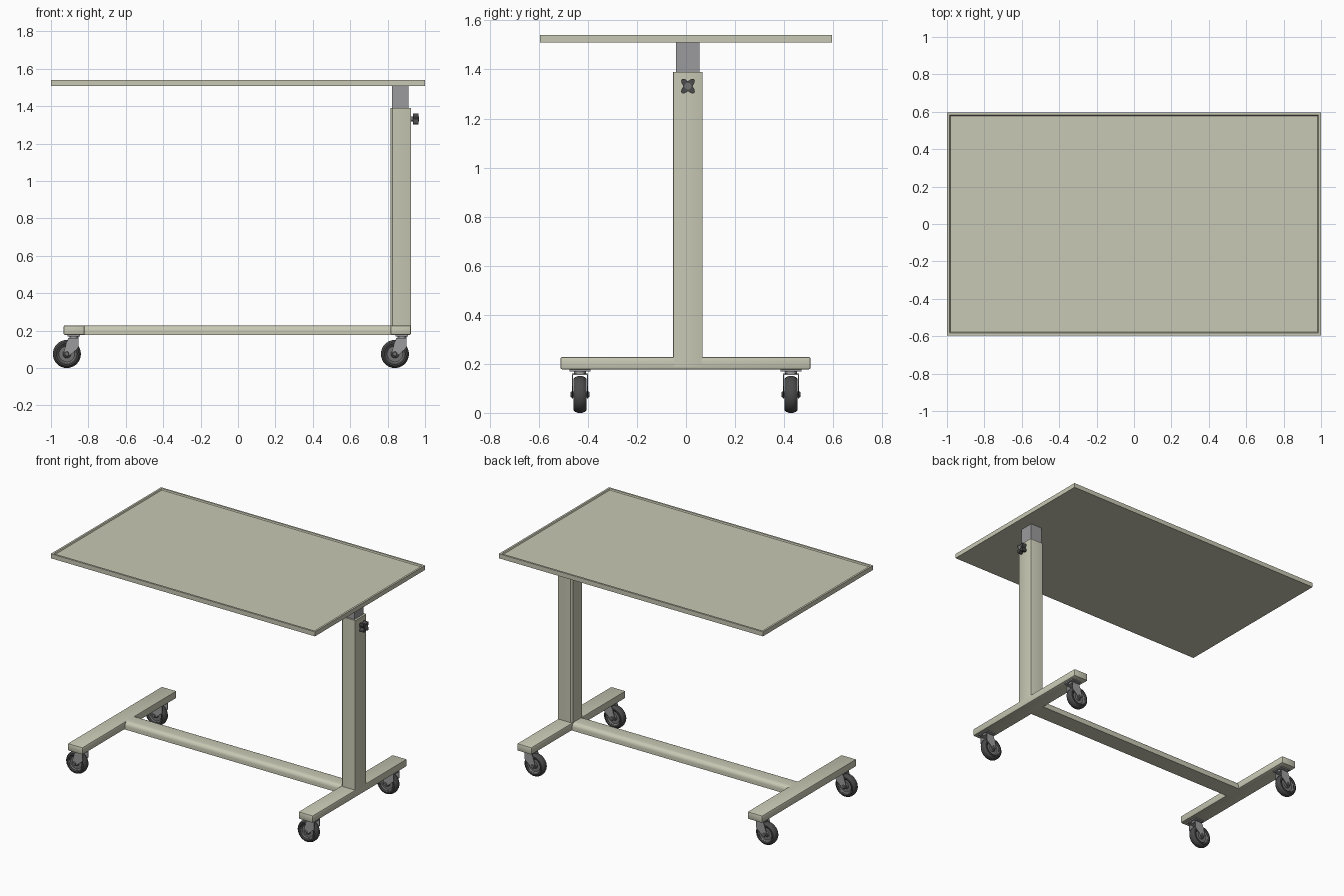
import bpy, bmesh, math
from mathutils import Vector, Matrix

if "Cube" in bpy.data.objects:
    bpy.data.objects.remove(bpy.data.objects["Cube"])


def material(name, rgb):
    m = bpy.data.materials.new(name)
    m.diffuse_color = (*rgb, 1)
    m.use_nodes = True
    m.node_tree.nodes["Principled BSDF"].inputs["Base Color"].default_value = m.diffuse_color
    return m


CREAM = material("cream_paint", (0.58, 0.58, 0.46))
STEEL = material("steel", (0.33, 0.33, 0.34))
DARK = material("dark_rubber", (0.07, 0.07, 0.07))
HUB = material("hub_grey", (0.17, 0.17, 0.17))


def finish(name, bm, mat, smooth=True):
    bmesh.ops.recalc_face_normals(bm, faces=bm.faces)
    me = bpy.data.meshes.new(name)
    bm.to_mesh(me)
    bm.free()
    ob = bpy.data.objects.new(name, me)
    bpy.context.collection.objects.link(ob)
    me.materials.append(mat)
    if smooth:
        bpy.ops.object.select_all(action='DESELECT')
        ob.select_set(True)
        bpy.context.view_layer.objects.active = ob
        bpy.ops.object.shade_smooth_by_angle(angle=math.radians(35))
    return ob


def box_bm(lo, hi):
    bm = bmesh.new()
    bmesh.ops.create_cube(bm, size=1)
    lo, hi = Vector(lo), Vector(hi)
    for v in bm.verts:
        v.co = Vector([a + (c + 0.5) * (b - a) for a, b, c in zip(lo, hi, v.co)])
    return bm


def bevel(bm, width, segments, test):
    edges = [e for e in bm.edges
             if test((e.verts[0].co + e.verts[1].co) / 2, e.verts[1].co - e.verts[0].co)]
    bmesh.ops.bevel(bm, geom=edges, offset=width, segments=segments, profile=0.5, affect='EDGES')


def prism(name, pts, axis, start, depth, mat):
    """Extrude a closed outline along x ('x': points are y,z) or y ('y': points are x,z)."""
    bm = bmesh.new()
    place = (lambda a, b: (start, a, b)) if axis == 'x' else (lambda a, b: (a, start, b))
    face = bm.faces.new([bm.verts.new(place(a, b)) for a, b in pts])
    ext = bmesh.ops.extrude_face_region(bm, geom=[face])
    move = Vector((depth, 0, 0)) if axis == 'x' else Vector((0, depth, 0))
    for v in ext['geom']:
        if isinstance(v, bmesh.types.BMVert):
            v.co += move
    return finish(name, bm, mat)


def lathe(name, profile, centre, mat, closed=True, steps=32):
    """Revolve (radius, y) points around an axis parallel to y."""
    bm = bmesh.new()
    c = Vector(centre)
    vs = [bm.verts.new(c + Vector((r, y, 0))) for r, y in profile]
    es = [bm.edges.new((vs[i], vs[i + 1])) for i in range(len(vs) - 1)]
    if closed:
        es.append(bm.edges.new((vs[-1], vs[0])))
    bmesh.ops.spin(bm, geom=vs + es, cent=c, axis=(0, 1, 0), angle=math.tau,
                   steps=steps, use_duplicate=False)
    bmesh.ops.remove_doubles(bm, verts=bm.verts, dist=1e-5)
    return finish(name, bm, mat)


# Table top with a raised rim around a shallow recess
bm = box_bm((-1, -0.596, 1.509), (1, 0.596, 1.54))
bm.normal_update()
top = [f for f in bm.faces if f.normal.z > 0.9]
bmesh.ops.inset_region(bm, faces=top, thickness=0.019)
bmesh.ops.inset_region(bm, faces=top, thickness=0.006, depth=-0.008)
finish("table_top", bm, CREAM, smooth=False)

# Telescoping column: painted outer tube and steel inner tube
bm = box_bm((0.815, -0.052, 0.19), (0.925, 0.068, 1.389))
bevel(bm, 0.012, 1, lambda m, d: abs(d.z) > 0.5 and m.x < 0.82)
bevel(bm, 0.004, 2, lambda m, d: abs(d.z) > 0.5 and m.x > 0.92)
finish("outer_column", bm, CREAM)
finish("inner_column", box_bm((0.824, -0.041, 1.2), (0.911, 0.056, 1.512)), STEEL, smooth=False)

# Long base beam with softly rounded upper edges
bm = box_bm((-0.84, -0.052, 0.177), (0.84, 0.068, 0.228))
bevel(bm, 0.028, 5, lambda m, d: abs(d.x) > 0.5 and m.z > 0.2)
finish("base_beam", bm, CREAM)

# Cross feet at both ends
for side, x0, x1 in (("left", -0.933, -0.82), ("right", 0.815, 0.925)):
    bm = box_bm((x0, -0.512, 0.177), (x1, 0.508, 0.228))
    bevel(bm, 0.008, 2, lambda m, d: True)
    finish(side + "_cross_foot", bm, CREAM)

# Four-lobed locking knob and its stem
knob = []
for i in range(40):
    a = math.tau * i / 40
    r = 0.0275 - 0.0085 * math.cos(4 * a)
    knob.append((0.008 + r * math.cos(a), 1.332 + r * 1.08 * math.sin(a)))
prism("knob", knob, 'x', 0.935, 0.03, DARK)
stem = [(0.008 + 0.014 * math.cos(math.tau * i / 16), 1.332 + 0.014 * math.sin(math.tau * i / 16))
        for i in range(16)]
prism("knob_stem", stem, 'x', 0.91, 0.058, HUB)

# Casters: plate, swivel, fork, tyre, hub and axle
TYRE = [(0.048, -0.022), (0.056, -0.027), (0.064, -0.026), (0.071, -0.019), (0.075, -0.008),
        (0.075, 0.008), (0.071, 0.019), (0.064, 0.026), (0.056, 0.027), (0.048, 0.022)]
WHEEL = [(0, -0.022), (0.018, -0.022), (0.022, -0.012), (0.042, -0.012), (0.049, -0.021),
         (0.049, 0.021), (0.042, 0.012), (0.022, 0.012), (0.018, 0.022), (0, 0.022)]
AXLE = [(0, -0.038), (0.010, -0.038), (0.013, -0.034), (0.013, 0.034), (0.010, 0.038), (0, 0.038)]
for xn, sx in (("left", -0.878), ("right", 0.876)):
    for yn, cy in (("front", -0.432), ("back", 0.428)):
        tag = f"{xn}_{yn}_caster_"
        wheel = (sx - 0.037, cy, 0.075)
        finish(tag + "plate", box_bm((sx - 0.034, cy - 0.042, 0.169), (sx + 0.034, cy + 0.042, 0.179)),
               STEEL, smooth=False)
        bm = bmesh.new()
        bmesh.ops.create_cone(bm, cap_ends=True, segments=24, radius1=0.024, radius2=0.024, depth=0.014,
                              matrix=Matrix.Translation((sx, cy, 0.164)))
        finish(tag + "swivel", bm, STEEL)
        finish(tag + "fork_bridge", box_bm((sx - 0.03, cy - 0.032, 0.154), (sx + 0.025, cy + 0.032, 0.16)),
               STEEL, smooth=False)
        cheek = [(sx - 0.030, 0.160), (sx + 0.025, 0.160), (sx + 0.025, 0.110), (sx - 0.024, 0.064),
                 (sx - 0.037, 0.059), (sx - 0.050, 0.065), (sx - 0.054, 0.077), (sx - 0.050, 0.100)]
        for k, y in (("a", cy - 0.032), ("b", cy + 0.028)):
            prism(tag + "fork_" + k, cheek, 'y', y, 0.004, STEEL)
        lathe(tag + "tyre", TYRE, wheel, DARK)
        lathe(tag + "wheel", WHEEL, wheel, HUB, closed=False)
        lathe(tag + "axle", AXLE, wheel, HUB, closed=False, steps=16)
